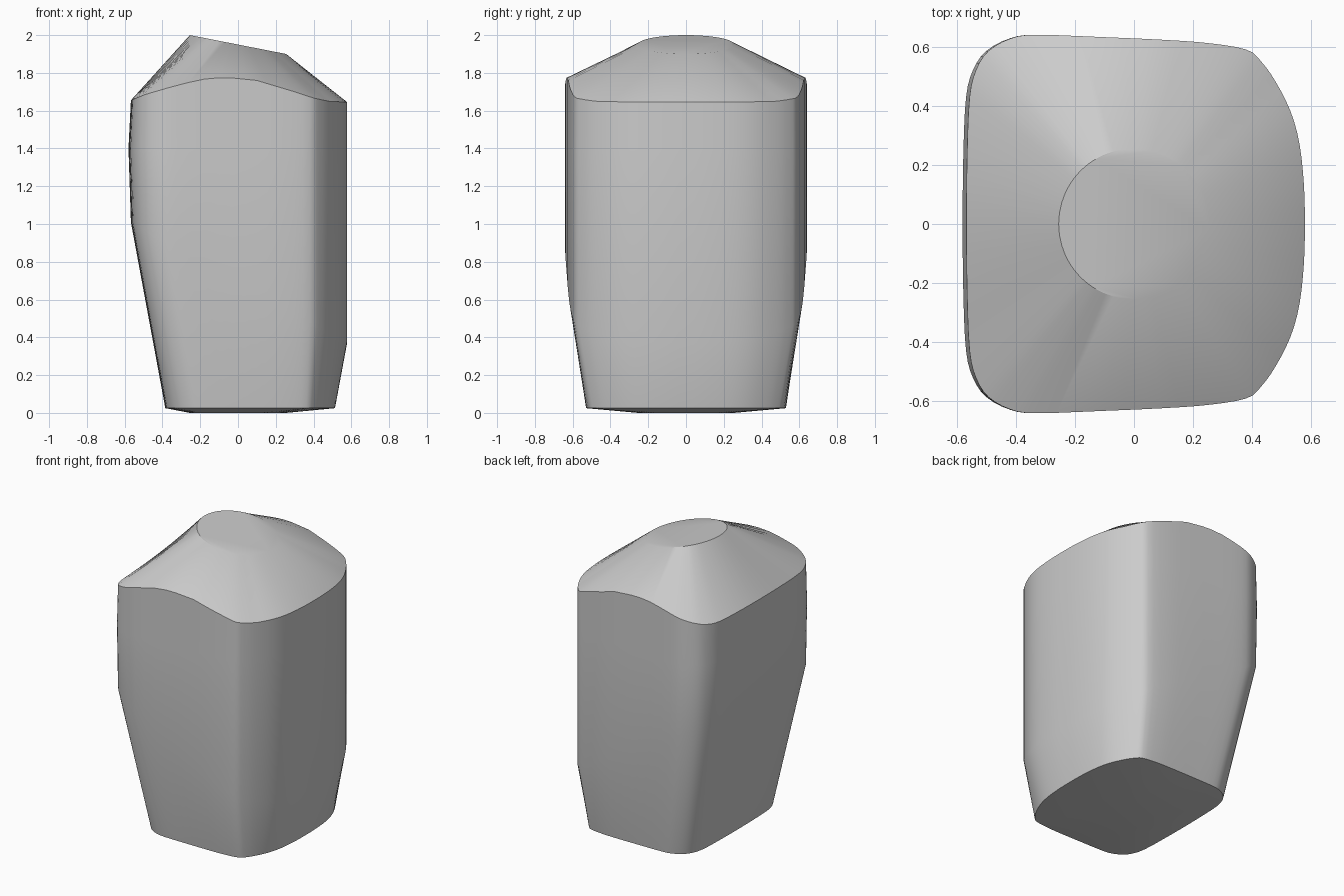
import bpy, bmesh, math
from mathutils import Vector

if "Cube" in bpy.data.objects:
    bpy.data.objects.remove(bpy.data.objects["Cube"], do_unlink=True)

grey = bpy.data.materials.new("light grey")
grey.use_nodes = True
colour = (0.6, 0.6, 0.6, 1)
grey.diffuse_color = colour
grey.node_tree.nodes["Principled BSDF"].inputs["Base Color"].default_value = colour

# Half outline of the body, from the left (+x) round the back to the right
HALF = [(.578, 0), (.575, .13), (.56, .27), (.53, .38), (.48, .48), (.43, .55),
        (.38, .59), (.25, .612), (.1, .623), (-.1, .632), (-.33, .64), (-.42, .628),
        (-.5, .585), (-.545, .52), (-.568, .43), (-.577, .25), (-.58, 0)]
# Height of the shoulder edge along x
RIM = [(-.58, 1.655), (-.5, 1.685), (-.35, 1.727), (-.2, 1.765), (-.07, 1.777),
       (.1, 1.76), (.3, 1.7), (.4, 1.667), (.48, 1.65), (.58, 1.645)]


def smooth_loop(points, steps):
    """Closed Catmull-Rom curve through the points."""
    out, n = [], len(points)
    for i in range(n):
        a, b, c, d = (Vector(points[(i + k) % n]) for k in (-1, 0, 1, 2))
        for s in range(steps):
            t = s / steps
            out.append(b + (c - a) * t / 2 + (a * 2 - b * 5 + c * 4 - d) * t * t / 2
                       + (b * 3 - a - c * 3 + d) * t ** 3 / 2)
    return out


def lookup(table, x):
    x = min(max(x, table[0][0]), table[-1][0])
    for (x0, z0), (x1, z1) in zip(table, table[1:]):
        if x <= x1:
            t = (x - x0) / (x1 - x0)
            return z0 + (z1 - z0) * t


outline = smooth_loop(HALF + [(x, -y) for x, y in HALF[-2:0:-1]], 3)


def disc(height, tilt):
    ring = []
    for p in outline:
        a = math.atan2(p.y, p.x)
        x, y = .255 * math.cos(a), .255 * math.sin(a)
        ring.append((x, y, height - tilt * x))
    return ring


def foot(p):
    t = (p.x + .58) / 1.16
    return (-.385 + .9 * t, p.y * (.805 + .075 * t), .025)


def pull(x):
    """Draw the right side in slightly, away from its bulge."""
    return x + .013 * max(0, -x / .58) ** 4


def knee(p):
    return (pull(p.x), p.y, .69 - .55 * p.x)


def waist(p):
    return (p.x, p.y, 1.4)


def rim(p):
    return (pull(p.x), p.y, lookup(RIM, p.x))


# Loft the rings from the underside to the sloping top
rings = [disc(0, 0)] + [[f(p) for p in outline] for f in (foot, knee, waist, rim)]
rings.append(disc(1.95, .196))
bm = bmesh.new()
loops = [[bm.verts.new(co) for co in ring] for ring in rings]
n = len(outline)
for low, high in zip(loops, loops[1:]):
    for i in range(n):
        j = (i + 1) % n
        bm.faces.new((low[i], low[j], high[j], high[i]))
bm.faces.new(loops[0][::-1])
bm.faces.new(loops[-1])
bmesh.ops.recalc_face_normals(bm, faces=bm.faces)
mesh = bpy.data.meshes.new("tapered_body")
bm.to_mesh(mesh)
bm.free()
body = bpy.data.objects.new("tapered_body", mesh)
bpy.context.collection.objects.link(body)
mesh.materials.append(grey)
bpy.context.view_layer.objects.active = body
body.select_set(True)
bpy.ops.object.shade_smooth_by_angle(angle=math.radians(30))
